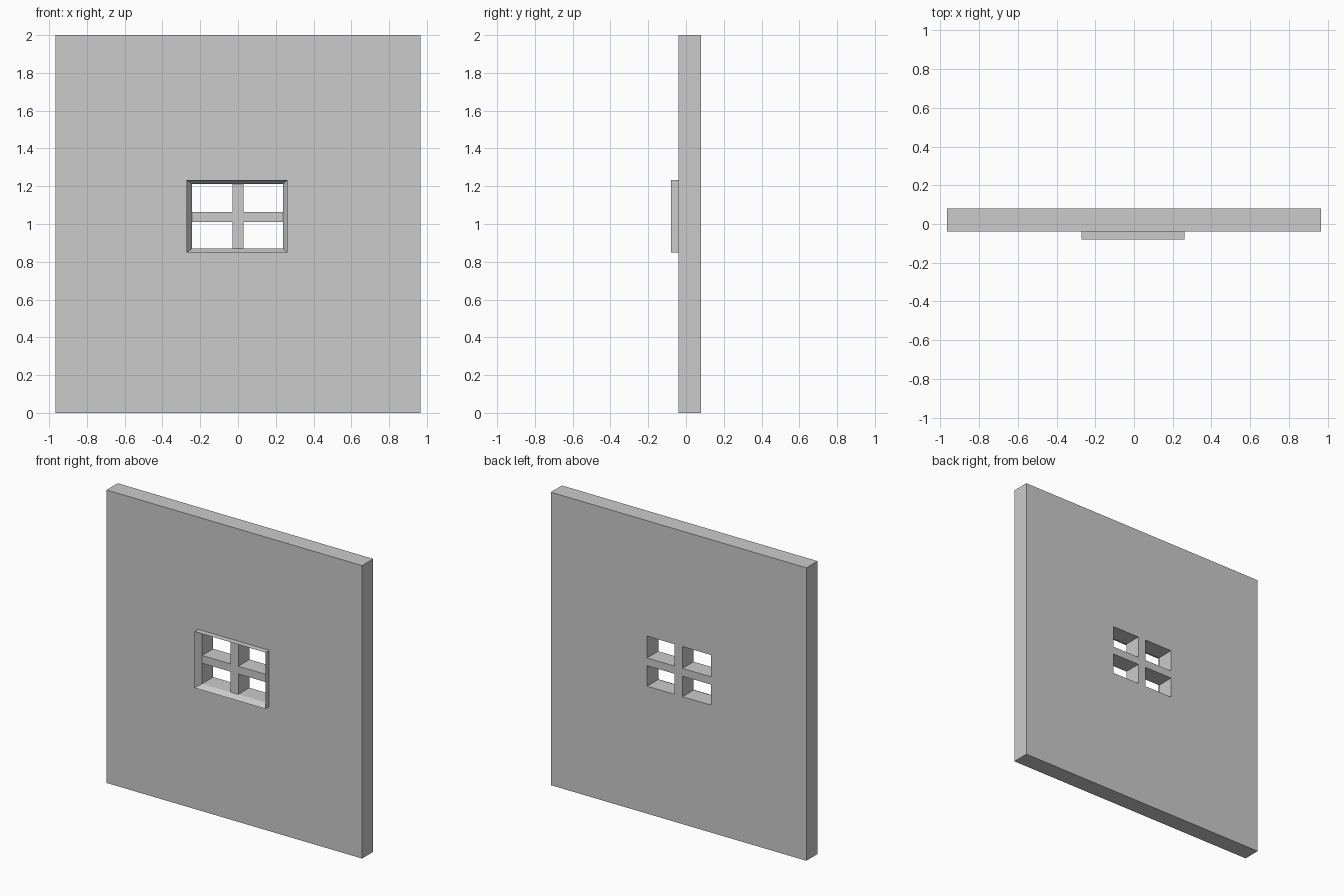
import bpy, bmesh

if "Cube" in bpy.data.objects:
    bpy.data.objects.remove(bpy.data.objects["Cube"])

WALL_FRONT, WALL_BACK, FRAME_FRONT = -0.04, 0.08, -0.08
OUTER = (-0.272, 0.262, 0.849, 1.234)      # frame outline: x0, x1, z0, z1
INNER = (-0.243, 0.238, 0.870, 1.212)      # window opening
BAR_X, BAR_Z = (-0.03, 0.03), (1.01, 1.063)  # cross bars


def add_box(bm, x0, x1, y0, y1, z0, z1):
    verts = bmesh.ops.create_cube(bm, size=1)["verts"]
    for v in verts:
        v.co = (x0 if v.co.x < 0 else x1,
                y0 if v.co.y < 0 else y1,
                z0 if v.co.z < 0 else z1)


def finish(bm, name):
    bmesh.ops.recalc_face_normals(bm, faces=bm.faces[:])
    mesh = bpy.data.meshes.new(name)
    bm.to_mesh(mesh)
    bm.free()
    obj = bpy.data.objects.new(name, mesh)
    bpy.context.collection.objects.link(obj)
    return obj


# Wall slab
bm = bmesh.new()
add_box(bm, -0.965, 0.965, WALL_FRONT, WALL_BACK, 0, 2)
wall = finish(bm, "wall")

# Four pane openings, leaving the cross bars at full wall depth
bm = bmesh.new()
for x0, x1 in ((INNER[0], BAR_X[0]), (BAR_X[1], INNER[1])):
    for z0, z1 in ((INNER[2], BAR_Z[0]), (BAR_Z[1], INNER[3])):
        add_box(bm, x0, x1, WALL_FRONT - 0.1, WALL_BACK + 0.1, z0, z1)
cutter = finish(bm, "pane_cutter")
cutter.hide_render = True
cutter.hide_set(True)

mod = wall.modifiers.new("pane_openings", "BOOLEAN")
mod.operation = "DIFFERENCE"
mod.solver = "EXACT"
mod.object = cutter

# Raised frame: straight outer sides, faces sloping in to the opening
bm = bmesh.new()


def ring(rect, y):
    x0, x1, z0, z1 = rect
    return [bm.verts.new((x, y, z)) for x, z in ((x0, z0), (x1, z0), (x1, z1), (x0, z1))]


rings = [ring(OUTER, FRAME_FRONT), ring(OUTER, WALL_FRONT), ring(INNER, WALL_FRONT)]
for a, b in zip(rings, rings[1:] + rings[:1]):
    for i in range(4):
        j = (i + 1) % 4
        bm.faces.new((a[i], a[j], b[j], b[i]))
finish(bm, "window_frame")
